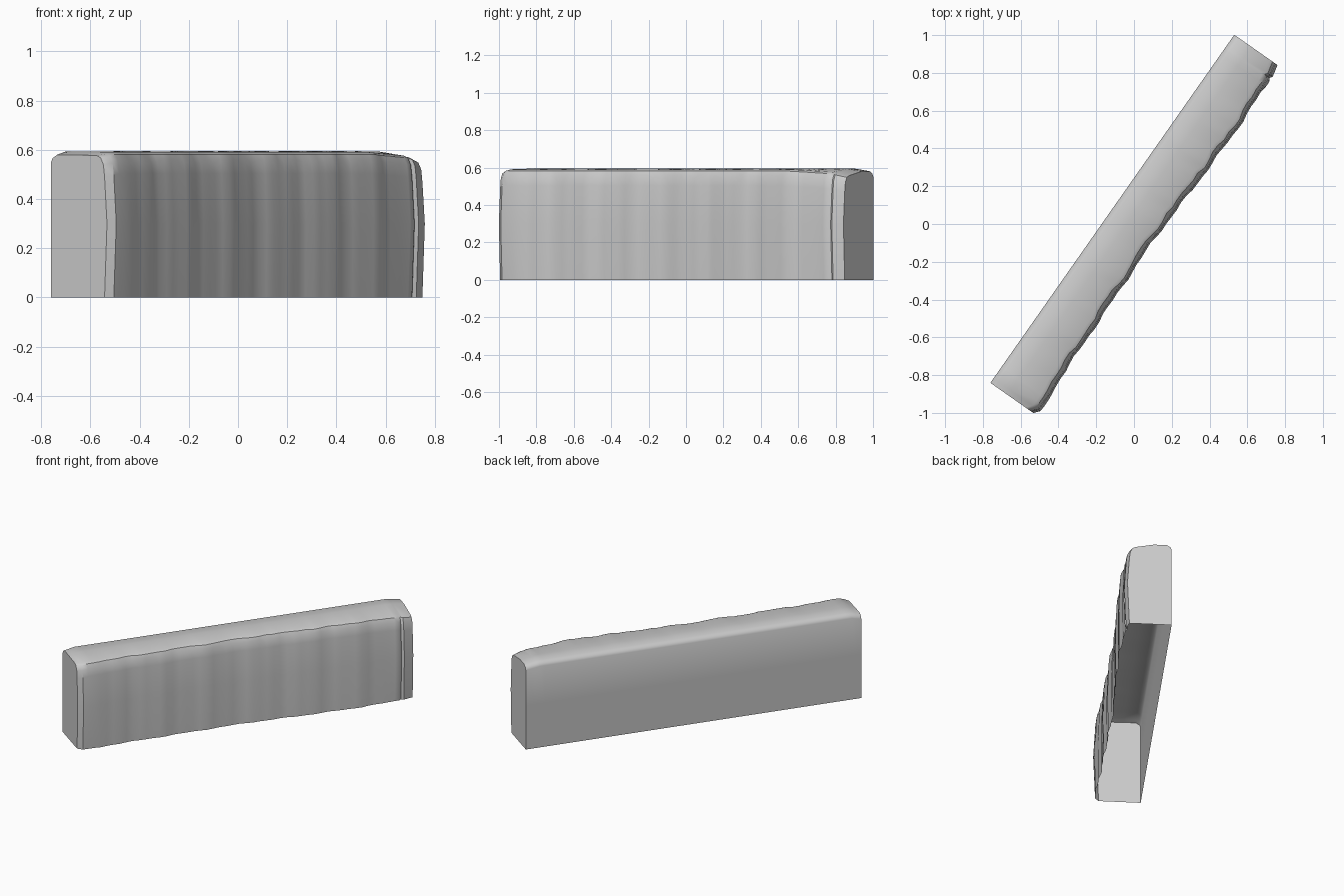
import bpy, bmesh, math, random
from mathutils import Matrix, Vector

cube = bpy.data.objects.get("Cube")
if cube:
    bpy.data.objects.remove(cube, do_unlink=True)
random.seed(4)

stone = bpy.data.materials.new("grey_stone")
stone.use_nodes = True
colour = (0.6, 0.6, 0.6, 1)
stone.diffuse_color = colour
stone.node_tree.nodes["Principled BSDF"].inputs["Base Color"].default_value = colour

HALF, BACK, TOP = 1.125, -0.14, 0.594
# Front face: distance along the slab, depth of the face
FRONT = [(-1.125, 0.132), (-1.095, 0.157), (-1.04, 0.16), (-0.9, 0.148), (-0.45, 0.14),
         (0, 0.132), (0.4, 0.15), (0.7, 0.158), (1.03, 0.148), (1.045, 0.138),
         (1.06, 0.148), (1.125, 0.133)]


def lerp_table(table, u):
    for (a, p), (b, q) in zip(table, table[1:]):
        if u <= b:
            return p + (q - p) * (u - a) / (b - a)
    return table[-1][1]


def section(u):
    """Open-bottomed cross-section: up the back, over the top, down the front."""
    inner = abs(u) < 1.0
    rough = random.uniform(-1, 1) if inner else 0
    front = lerp_table(FRONT, u)
    if inner:
        front += 0.004 * math.sin(u * 19) + 0.003 * math.sin(u * 43)
    end = max(0, (u - 1.03) / 0.095)               # far end slopes down
    near = max(0, (-u - 1.06) / 0.065)             # near end is rounded off
    drop = 0.014 * end + 0.014 * near
    front_drop = drop + 0.02 * max(0, (u - 0.75) / 0.375)
    bulge = 0.012 if abs(u) > 1.0 else 0.003
    chip = 0.006 * rough
    return [(BACK, 0), (BACK, 0.3), (BACK, TOP - 0.03 - drop),
            (BACK + 0.008, TOP - 0.014 - drop), (BACK + 0.03, TOP - drop),
            (-0.03, TOP - drop + 0.002 * rough),
            (front - 0.045 + chip, TOP - 0.003 - front_drop),
            (front - 0.026 + chip, TOP - 0.012 - front_drop),
            (front - 0.012, TOP - 0.04 - front_drop + 2 * chip),
            (front - 0.006, TOP - 0.09 - front_drop),
            (front + bulge * 0.5, 0.3), (front - bulge * 0.5, 0)]


# Sections along the slab, closer together at the ends
stations = [-HALF, -1.095, -1.06, -1.02]
stations += [-0.98 + i * 1.98 / 44 for i in range(45)]
stations += [1.03, 1.045, 1.06, HALF]

bm = bmesh.new()
rings = [[bm.verts.new((u, v, z)) for v, z in section(u)] for u in stations]
for a, b in zip(rings, rings[1:]):
    for i in range(len(a) - 1):
        bm.faces.new((a[i], a[i + 1], b[i + 1], b[i]))
bm.faces.new(rings[0])
bm.faces.new(rings[-1][::-1])

# Turn the slab to its diagonal position; local y points out of the front
along, out = Vector((0.574, 0.819, 0)), Vector((0.819, -0.574, 0))
turn = Matrix((along, out, (0, 0, 1))).transposed()
bmesh.ops.transform(bm, matrix=turn.to_4x4(), verts=bm.verts)
bmesh.ops.recalc_face_normals(bm, faces=bm.faces)
top_face = max(bm.faces, key=lambda f: f.calc_center_median().z)
if top_face.normal.z < 0:
    bmesh.ops.reverse_faces(bm, faces=bm.faces)

mesh = bpy.data.meshes.new("stone_slab")
bm.to_mesh(mesh)
bm.free()
mesh.materials.append(stone)
slab = bpy.data.objects.new("stone_slab", mesh)
bpy.context.collection.objects.link(slab)
bpy.ops.object.select_all(action='DESELECT')
slab.select_set(True)
bpy.context.view_layer.objects.active = slab
bpy.ops.object.shade_smooth_by_angle(angle=math.radians(35))
